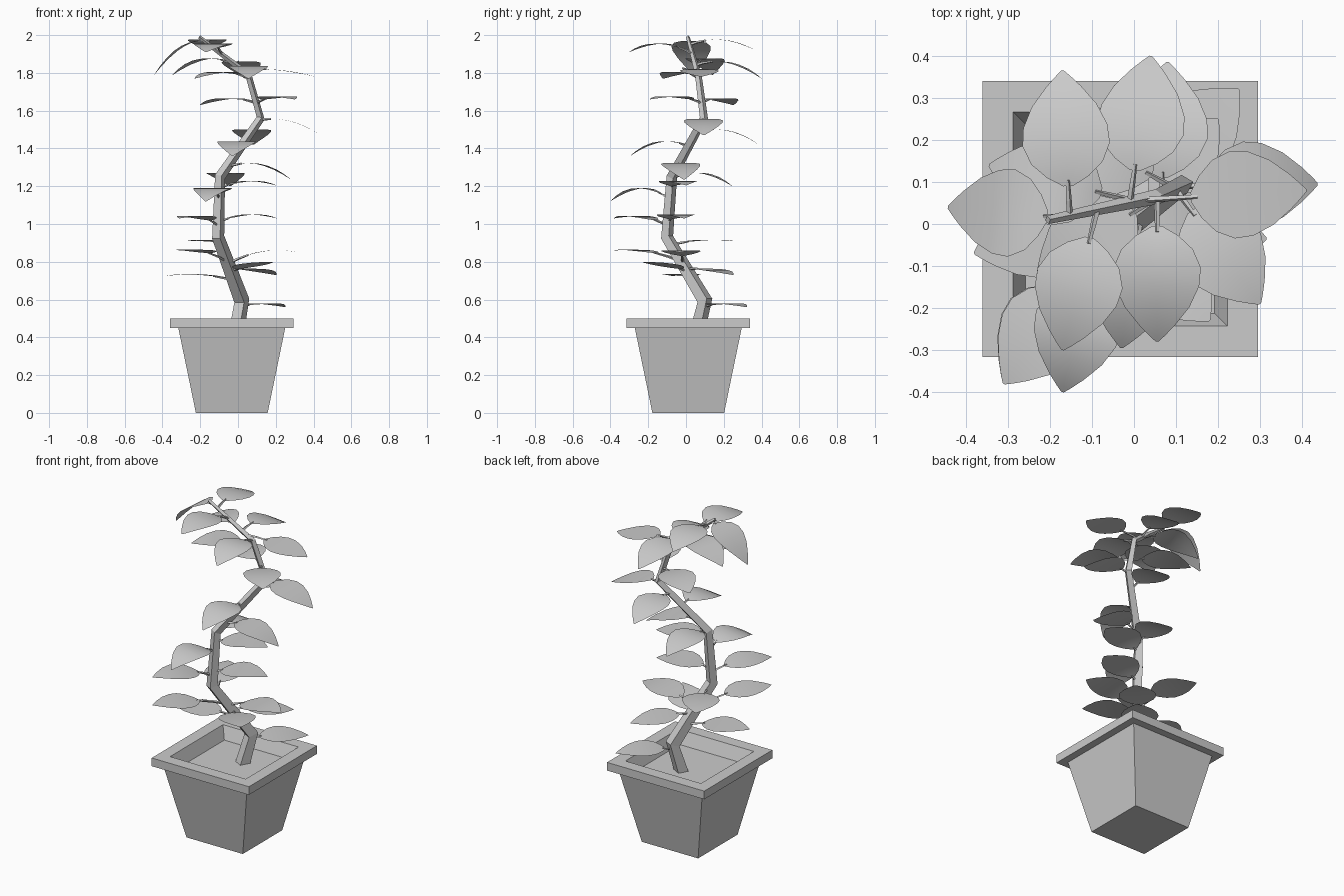
import bpy, math
from mathutils import Vector

if "Cube" in bpy.data.objects:
    bpy.data.objects.remove(bpy.data.objects["Cube"])


def make(name, verts, faces, smooth=False):
    me = bpy.data.meshes.new(name)
    me.from_pydata([tuple(v) for v in verts], [], faces)
    me.update()
    ob = bpy.data.objects.new(name, me)
    bpy.context.collection.objects.link(ob)
    for p in me.polygons:
        p.use_smooth = smooth
    return ob


def rings_to_mesh(name, rings, cap_start=True, cap_end=True):
    n = len(rings[0])
    verts = [v for r in rings for v in r]
    faces = []
    for i in range(len(rings) - 1):
        for j in range(n):
            k = (j + 1) % n
            faces.append((i*n + j, i*n + k, (i+1)*n + k, (i+1)*n + j))
    if cap_start:
        faces.append(tuple(reversed(range(n))))
    if cap_end:
        faces.append(tuple(range(len(verts) - n, len(verts))))
    return make(name, verts, faces)


def square(h, z, cx=-0.033, cy=0.012):
    return [(cx + a*h, cy + b*h, z) for a, b in ((-1, -1), (1, -1), (1, 1), (-1, 1))]


def tube(name, pts, radii):
    # four-sided tapered tube with horizontal-ish rings
    rings = []
    for i, p in enumerate(pts):
        d = (pts[min(i+1, len(pts)-1)] - pts[max(i-1, 0)]).normalized()
        ref = Vector((1, 0, 0)) if abs(d.z) > 0.5 else Vector((0, 0, 1))
        a = (ref - d * ref.dot(d)).normalized()
        b = d.cross(a)
        rings.append([p + radii[i] * (a*math.cos(t) + b*math.sin(t))
                      for t in (0.3 + math.pi/2*k for k in range(4))])
    return rings_to_mesh(name, rings)


# Pot: outer taper, rim, inner wall
rings_to_mesh("pot", [square(0.19, 0), square(0.283, 0.45), square(0.328, 0.45),
                      square(0.328, 0.5), square(0.255, 0.5), square(0.225, 0.425)], True, False)
make("soil", square(0.225, 0.425), [(0, 1, 2, 3)])

# Crooked trunk
trunk = [Vector(p) for p in ((-0.01, 0.055, 0.41), (0.02, 0.1, 0.595), (-0.105, -0.1, 0.93),
                             (-0.095, -0.075, 1.25), (0.12, 0.095, 1.56),
                             (0.055, 0.065, 1.79), (-0.205, 0.01, 1.99))]
tube("trunk", trunk, [0.042, 0.042, 0.034, 0.029, 0.023, 0.018, 0.01])


def trunk_at(z):
    for a, b in zip(trunk, trunk[1:]):
        if z <= b.z:
            return a.lerp(b, (z - a.z) / (b.z - a.z))
    return trunk[-1].copy()


# Leaf: arched blade on a thin stalk, from the trunk out to its tip
OUTLINE = [(0, 0.012), (0.08, 0.05), (0.2, 0.085), (0.36, 0.104), (0.52, 0.1),
           (0.7, 0.077), (0.86, 0.042), (0.95, 0.018), (1, 0.003)]


def leaf(i, z, tip, lift):
    base, tip = trunk_at(z), Vector(tip)
    ctrl = (base + tip) / 2 + Vector((0, 0, lift))
    curve = lambda t: base*(1-t)**2 + ctrl*2*t*(1-t) + tip*t*t
    flat = Vector((tip.x - base.x, tip.y - base.y, 0))
    side = Vector((-flat.y, flat.x, 0)).normalized()
    start = max(0.1, 1 - 0.275 / flat.length)
    verts = []
    for t, w in OUTLINE:
        c = curve(start + (1 - start) * t)
        verts += [c - side*w, c, c + side*w]
    faces = []
    for r in range(len(OUTLINE) - 1):
        for k in (0, 1):
            a = r*3 + k
            faces.append((a, a+1, a+4, a+3))
    make(f"leaf_{i:02d}", verts, faces, True)
    tube(f"stalk_{i:02d}", [base, curve(start*0.5), curve(start + 0.04)], [0.008, 0.007, 0.005])


# height on trunk, tip position, arch
LEAVES = [
    (0.56, (0.25, 0.32, 0.56), 0.04), (0.70, (-0.38, -0.07, 0.725), 0.04),
    (0.76, (0.2, 0.25, 0.73), 0.03), (0.75, (0.18, -0.23, 0.80), 0.02),
    (0.79, (0.315, -0.035, 0.85), 0.07), (0.80, (-0.31, -0.38, 0.86), 0.05),
    (0.89, (-0.24, 0.25, 0.91), 0.03), (1.01, (0.205, -0.01, 1.03), 0.06),
    (0.99, (-0.31, -0.38, 1.03), 0.06), (1.13, (-0.17, -0.4, 1.12), 0.13),
    (1.24, (-0.04, 0.245, 1.20), 0.1), (1.19, (0.2, 0.0, 1.205), 0.06),
    (1.30, (0.28, -0.01, 1.235), 0.1), (1.41, (-0.03, -0.295, 1.36), 0.1),
    (1.48, (0.08, 0.385, 1.42), 0.09), (1.55, (0.437, 0.095, 1.47), 0.07),
    (1.64, (0.3, -0.19, 1.66), 0.05), (1.64, (-0.2, 0.25, 1.63), 0.06),
    (1.82, (0.41, 0.08, 1.78), 0.03), (1.83, (-0.345, 0.14, 1.79), 0.13),
    (1.84, (0.04, 0.4, 1.77), 0.1), (1.79, (0.055, -0.28, 1.77), 0.11),
    (1.77, (-0.23, -0.12, 1.77), 0.07), (1.97, (-0.443, 0.04, 1.79), 0.1),
    (1.95, (-0.17, 0.365, 1.92), 0.08), (1.90, (-0.17, -0.3, 1.91), 0.1),
]
for i, args in enumerate(LEAVES):
    leaf(i + 1, *args)
